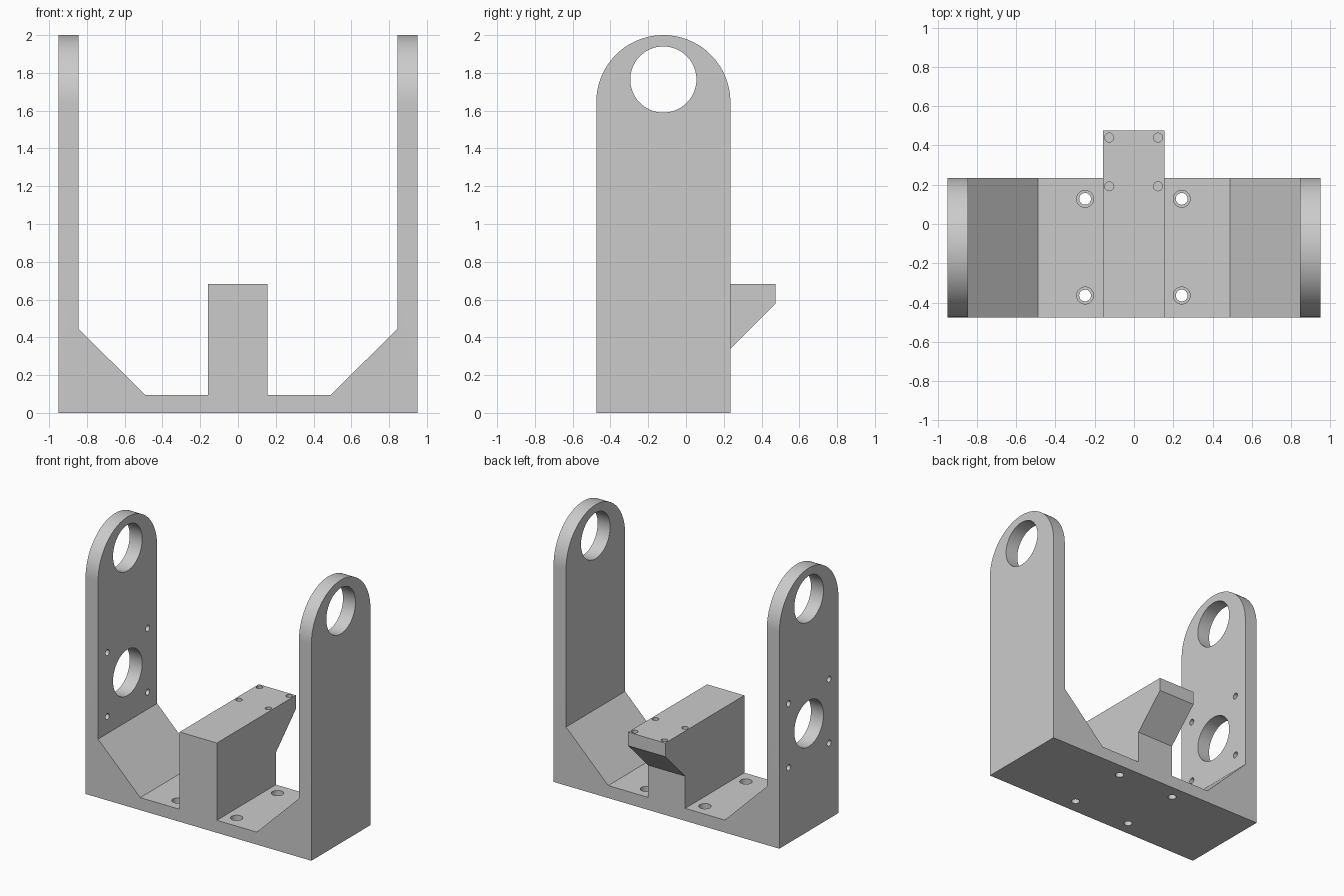
import bpy
import bmesh
from math import cos, sin, pi, radians
from mathutils import Matrix, Vector

cube = bpy.data.objects.get("Cube")
if cube:
    bpy.data.objects.remove(cube, do_unlink=True)

grey = bpy.data.materials.new("light_grey")
grey.use_nodes = True
grey.diffuse_color = (0.6, 0.6, 0.6, 1)
grey.node_tree.nodes["Principled BSDF"].inputs["Base Color"].default_value = (0.6, 0.6, 0.6, 1)

MID_Y, HALF_Y = -0.12, 0.355       # wall centre line and half depth
HALF_X, WALL_X, FLOOR = 0.95, 0.845, 0.095


def finish(name, bm):
    bmesh.ops.recalc_face_normals(bm, faces=bm.faces)
    mesh = bpy.data.meshes.new(name)
    bm.to_mesh(mesh)
    bm.free()
    mesh.materials.append(grey)
    ob = bpy.data.objects.new(name, mesh)
    bpy.context.collection.objects.link(ob)
    return ob


def prism(name, points, along):
    """Closed 3D outline swept along a vector."""
    bm = bmesh.new()
    face = bm.faces.new([bm.verts.new(p) for p in points])
    new = bmesh.ops.extrude_face_region(bm, geom=[face])["geom"]
    verts = [g for g in new if isinstance(g, bmesh.types.BMVert)]
    bmesh.ops.translate(bm, vec=Vector(along), verts=verts)
    return finish(name, bm)


def rod(centre, radius, length, axis="Z", sides=48):
    bm = bmesh.new()
    turn = Matrix.Rotation(pi / 2, 4, "Y") if axis == "X" else Matrix()
    bmesh.ops.create_cone(bm, cap_ends=True, segments=sides, radius1=radius,
                          radius2=radius, depth=length,
                          matrix=Matrix.Translation(centre) @ turn)
    return finish("cutter", bm)


def boolean(ob, tool, operation="DIFFERENCE"):
    tool.hide_render = True
    mod = ob.modifiers.new("cut", "BOOLEAN")
    mod.operation, mod.solver, mod.object = operation, "EXACT", tool
    bpy.context.view_layer.objects.active = ob
    bpy.ops.object.modifier_apply(modifier=mod.name)
    bpy.data.objects.remove(tool, do_unlink=True)


def square(cx, cy, half):
    return [(cx + i * half, cy + j * half) for i in (-1, 1) for j in (-1, 1)]


# U-shaped frame: half front outline, mirrored, swept front to back
half = [(HALF_X, 0), (HALF_X, 2.1), (WALL_X, 2.1), (WALL_X, 0.445), (0.49, FLOOR)]
outline = half + [(-x, z) for x, z in reversed(half)]
frame = prism("bracket_frame", [(x, -0.7, z) for x, z in outline], (0, 1.4, 0))

# Round the wall tops by intersecting with an arched side outline
steps = 64
arch = [(MID_Y + HALF_Y * cos(pi * i / steps), 2 - HALF_Y + HALF_Y * sin(pi * i / steps))
        for i in range(steps + 1)]
arch += [(MID_Y - HALF_Y, -0.1), (MID_Y + HALF_Y, -0.1)]
boolean(frame, prism("cutter", [(-1.2, y, z) for y, z in arch], (2.4, 0, 0)), "INTERSECT")

# Pivot holes in both walls
for x in (-0.9, 0.9):
    boolean(frame, rod((x, MID_Y, 1.765), 0.175, 0.3, "X", 64))

# Motor hole and its screw holes in one wall
MOTOR_Z = 0.817
boolean(frame, rod((-0.9, MID_Y, MOTOR_Z), 0.175, 0.3, "X", 64))
for y, z in square(MID_Y, MOTOR_Z, 0.243):
    boolean(frame, rod((-0.9, y, z), 0.023, 0.3, "X", 24))

# Counterbored floor holes
for x, y in square(-0.003, -0.118, 0.246):
    boolean(frame, rod((x, y, 0.05), 0.03, 0.3, sides=32))
    boolean(frame, rod((x, y, FLOOR), 0.043, 0.1, sides=32))

# Centre block with a sloped overhang at the back
side = [(-0.475, FLOOR), (0.235, FLOOR), (0.235, 0.34), (0.475, 0.58),
        (0.475, 0.683), (-0.475, 0.683)]
block = prism("centre_block", [(-0.158, y, z) for y, z in side], (0.313, 0, 0))
for x, y in square(-0.002, 0.316, 0.124):
    boolean(block, rod((x, y, 0.683), 0.023, 0.2, sides=24))

# Smooth the curved walls, keep hard edges
for ob in (frame, block):
    bpy.ops.object.select_all(action="DESELECT")
    ob.select_set(True)
    bpy.context.view_layer.objects.active = ob
    bpy.ops.object.shade_smooth_by_angle(angle=radians(30))
